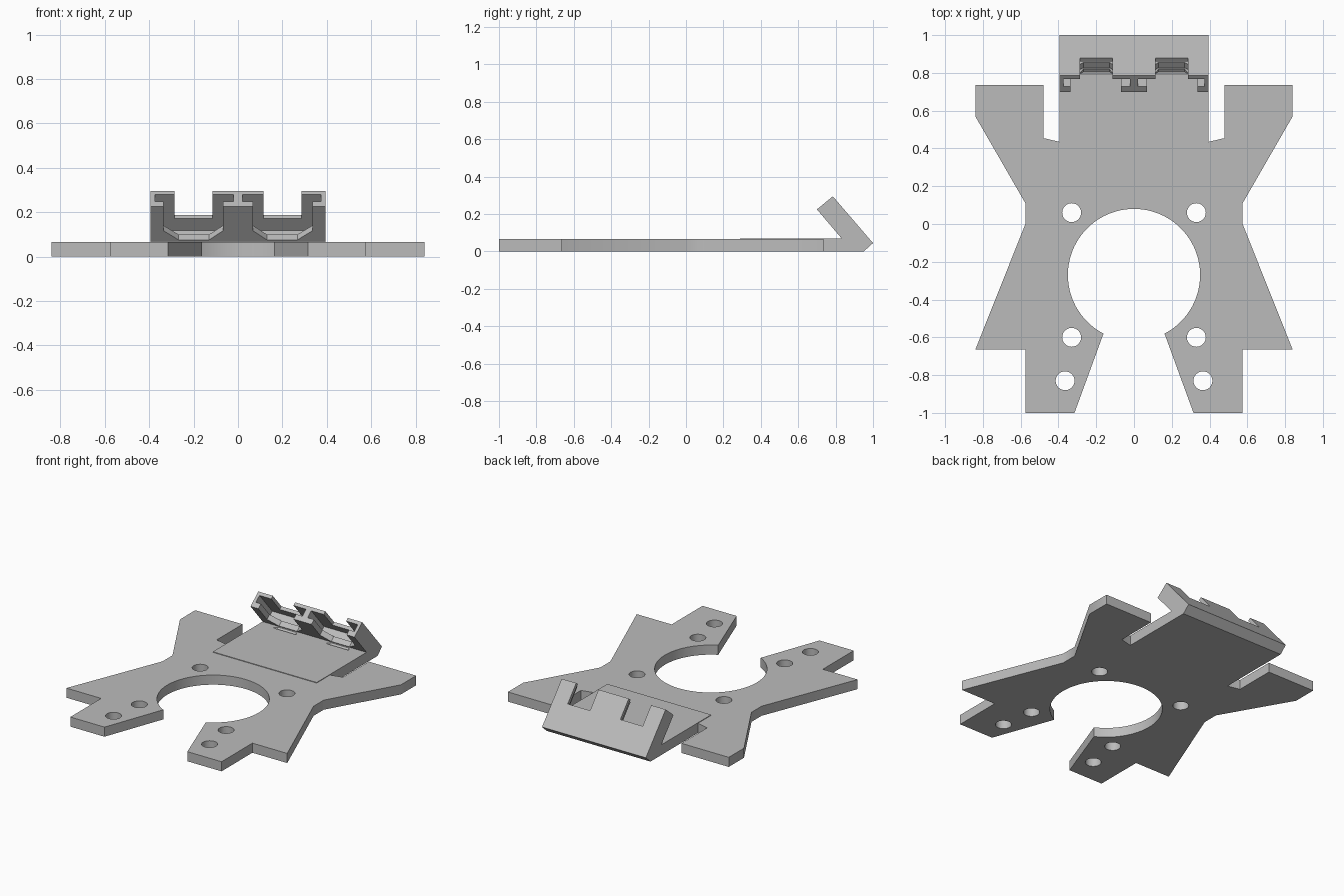
import bpy, bmesh, math
from mathutils import Vector

cube = bpy.data.objects.get("Cube")
if cube:
    bpy.data.objects.remove(cube)

GREY = (0.5, 0.5, 0.5, 1)
grey = bpy.data.materials.new("plain grey")
grey.use_nodes = True
grey.diffuse_color = GREY
grey.node_tree.nodes["Principled BSDF"].inputs["Base Color"].default_value = GREY


def prism(name, points, offset):
    """Solid swept from a flat polygon along an offset vector."""
    bm = bmesh.new()
    face = bm.faces.new([bm.verts.new(p) for p in points])
    swept = bmesh.ops.extrude_face_region(bm, geom=[face], use_keep_orig=True)
    verts = [g for g in swept["geom"] if isinstance(g, bmesh.types.BMVert)]
    bmesh.ops.translate(bm, verts=verts, vec=offset)
    bmesh.ops.recalc_face_normals(bm, faces=bm.faces)
    mesh = bpy.data.meshes.new(name)
    bm.to_mesh(mesh)
    bm.free()
    mesh.materials.append(grey)
    obj = bpy.data.objects.new(name, mesh)
    bpy.context.collection.objects.link(obj)
    return obj


def cut(obj, cutters):
    """Subtract the cutters, bake the result and drop the cutters."""
    for c in cutters:
        mod = obj.modifiers.new("cut", "BOOLEAN")
        mod.operation, mod.solver, mod.object = "DIFFERENCE", "EXACT", c
    graph = bpy.context.evaluated_depsgraph_get()
    mesh = bpy.data.meshes.new_from_object(obj.evaluated_get(graph))
    obj.modifiers.clear()
    obj.data = mesh
    for c in cutters:
        bpy.data.objects.remove(c)


def smooth(obj):
    bpy.ops.object.select_all(action="DESELECT")
    obj.select_set(True)
    bpy.context.view_layer.objects.active = obj
    bpy.ops.object.shade_smooth_by_angle(angle=math.radians(30))


def circle(x, y, r, start, end, n):
    return [(x + r * math.cos(math.radians(start + (end - start) * i / n)),
             y + r * math.sin(math.radians(start + (end - start) * i / n)))
            for i in range(n + 1)]


# Base plate: half outline mirrored, with the open round bay at the front
THICK = 0.066
half = [(0.395, 0.435), (0.48, 0.455), (0.48, 0.735), (0.84, 0.735),
        (0.84, 0.57), (0.575, 0.11), (0.575, 0), (0.84, -0.665),
        (0.575, -0.665), (0.575, -1), (0.315, -1)]
half += circle(0, -0.27, 0.35, -62.5, 90, 40)
outline = half + [(-x, y) for x, y in reversed(half[:-1])]
plate = prism("base_plate", [(x, y, 0) for x, y in outline], (0, 0, THICK))

# Screw holes
holes = []
for x, y in [(0.33, 0.06), (0.33, -0.6), (0.365, -0.83)]:
    for side in (-1, 1):
        ring = circle(side * x, y, 0.05, 0, 360, 32)[:-1]
        holes.append(prism("hole", [(a, b, -0.1) for a, b in ring], (0, 0, 0.3)))
cut(plate, holes)
smooth(plate)

# Rear tongue and leaning holder, as one side profile
WIDE = 0.395
profile = [(0.29, 0.05), (0.435, 0.05), (0.435, 0), (0.95, 0), (1, 0.045),
           (0.785, 0.295), (0.70, 0.225), (0.832, 0.07), (0.29, 0.07)]
holder = prism("sensor_holder", [(-WIDE, y, z) for y, z in profile], (2 * WIDE, 0, 0))

# Holder axes: down the slope, and from its front face to its back face
TOP = Vector((0, 0.70, 0.225))
DOWN = Vector((0, 0.652, -0.758))
BACK = Vector((0, 0.758, 0.652))


def slot(side, shape, near, far):
    pts = [TOP + Vector((side * x, 0, 0)) + DOWN * d + BACK * near for x, d in shape]
    return prism("slot", pts, BACK * (far - near))


def box(x0, x1, depth):
    return [(x0, -0.05), (x1, -0.05), (x1, depth), (x0, depth)]


# Two pockets, each with a chamfered front window and a notch in the back wall
window = [(0.068, -0.05), (0.335, -0.05), (0.335, 0.143), (0.268, 0.196),
          (0.13, 0.196), (0.068, 0.143)]
slots = []
for side in (-1, 1):
    slots.append(slot(side, box(0.02, 0.374, 0.215), 0.036, 0.087))
    slots.append(slot(side, window, -0.03, 0.05))
    slots.append(slot(side, box(0.115, 0.285, 0.145), 0.07, 0.15))
cut(holder, slots)
